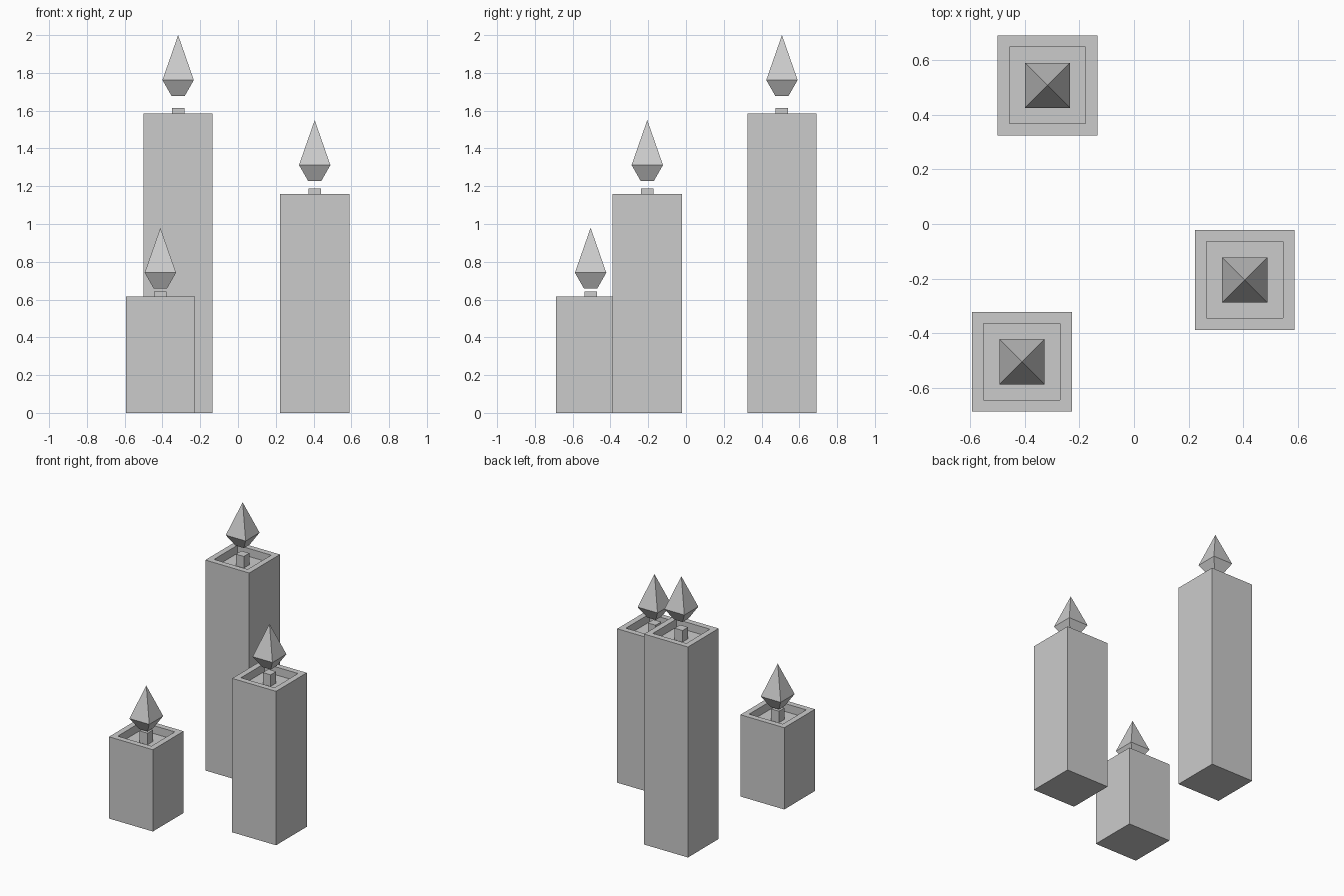
import bpy, bmesh

if "Cube" in bpy.data.objects:
    bpy.data.objects.remove(bpy.data.objects["Cube"])


def square_loft(name, x, y, rings):
    """Closed square solid through (half_width, z) rings; half_width 0 is a point."""
    bm = bmesh.new()
    loops = []
    for h, z in rings:
        if h == 0:
            loops.append([bm.verts.new((0, 0, z))] * 4)
        else:
            loops.append([bm.verts.new((sx * h, sy * h, z))
                          for sx, sy in ((-1, -1), (1, -1), (1, 1), (-1, 1))])
    for a, b in zip(loops, loops[1:]):
        for i in range(4):
            j = (i + 1) % 4
            quad = [a[i], a[j], b[j], b[i]]
            bm.faces.new(list(dict.fromkeys(quad)))
    # caps
    bm.faces.new(loops[0][::-1])
    if rings[-1][0] > 0:
        bm.faces.new(loops[-1])
    bmesh.ops.recalc_face_normals(bm, faces=bm.faces)
    mesh = bpy.data.meshes.new(name)
    bm.to_mesh(mesh)
    bm.free()
    obj = bpy.data.objects.new(name, mesh)
    obj.location = (x, y, 0)
    bpy.context.collection.objects.link(obj)
    return obj


HALF, INNER, DEPTH = 0.183, 0.14, 0.06

# size, x, y, candle top, flame tip
candles = [
    ("tall", -0.317, 0.508, 1.586, 2.0),
    ("medium", 0.406, -0.205, 1.16, 1.55),
    ("short", -0.411, -0.505, 0.616, 0.98),
]

for size, x, y, top, tip in candles:
    floor = top - DEPTH
    # wax body with a recessed top
    square_loft(size + "_candle_body", x, y,
                [(HALF, 0), (HALF, top), (INNER, top), (INNER, floor)])
    # wick standing in the recess
    square_loft(size + "_candle_wick", x, y,
                [(0.033, floor), (0.033, top + 0.027)])
    # floating faceted flame
    square_loft(size + "_candle_flame", x, y,
                [(0.035, tip - 0.322), (0.083, tip - 0.238), (0, tip)])
